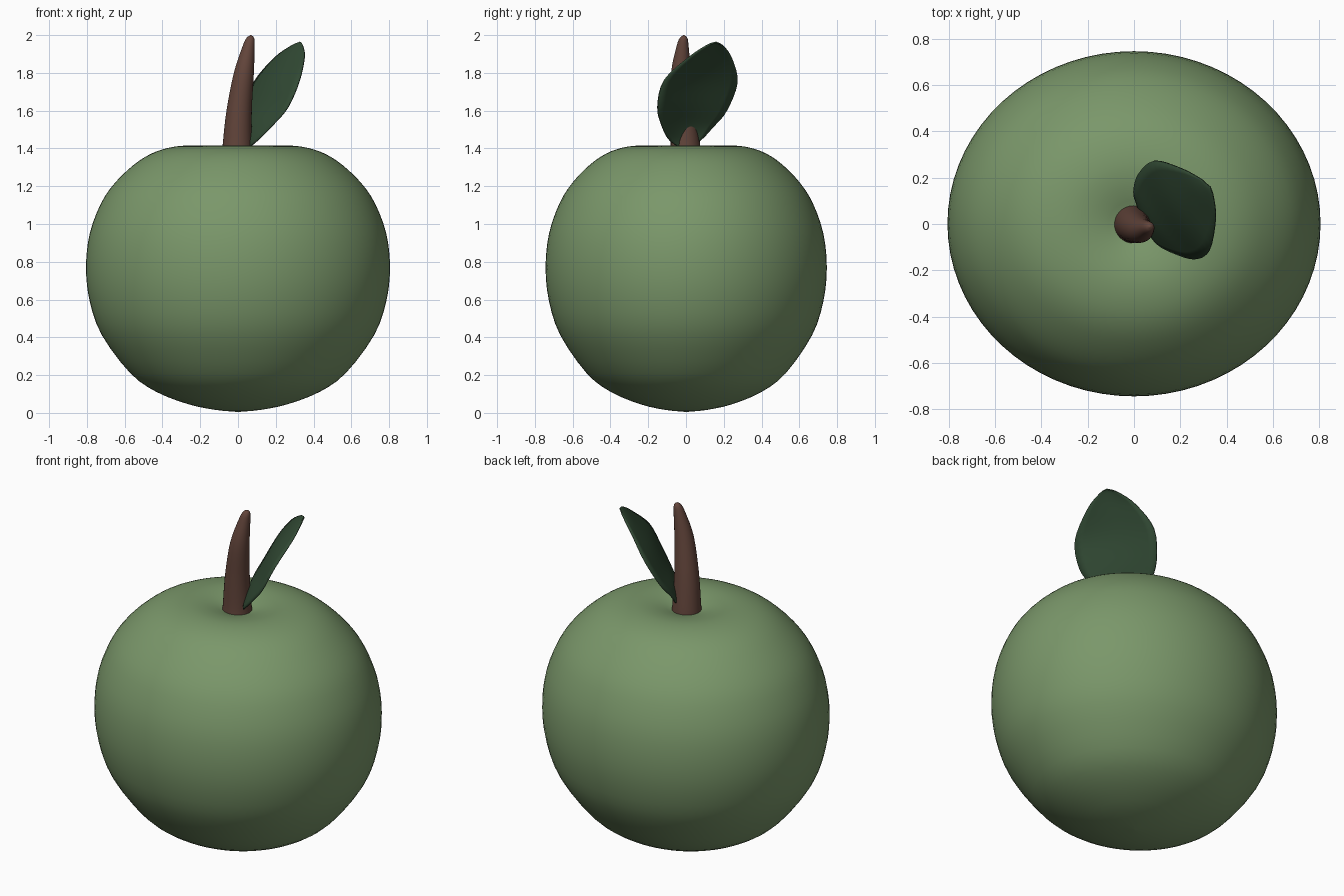
import bpy, bmesh, math
from mathutils import Vector

cube = bpy.data.objects.get("Cube")
if cube:
    bpy.data.objects.remove(cube, do_unlink=True)


def material(name, rgb):
    m = bpy.data.materials.new(name)
    m.use_nodes = True
    m.diffuse_color = (*rgb, 1)
    m.node_tree.nodes["Principled BSDF"].inputs["Base Color"].default_value = (*rgb, 1)
    return m


def spline(points, steps):
    """Smooth Catmull-Rom path through the points."""
    p = [Vector(q) for q in points]
    p = [2 * p[0] - p[1]] + p + [2 * p[-1] - p[-2]]
    out = []
    for a, b, c, d in zip(p, p[1:], p[2:], p[3:]):
        for i in range(steps):
            t = i / steps
            out.append(0.5 * (2 * b + (c - a) * t + (2 * a - 5 * b + 4 * c - d) * t * t
                              + (3 * b - a - 3 * c + d) * t ** 3))
    return out + [p[-2]]


def skin(name, rows, mat, closed):
    """Mesh a grid of rows; closed rows become capped rings."""
    bm = bmesh.new()
    grid = [[bm.verts.new(v) for v in row] for row in rows]
    n = len(grid[0])
    for low, high in zip(grid, grid[1:]):
        for i in range(n if closed else n - 1):
            j = (i + 1) % n
            bm.faces.new((low[i], low[j], high[j], high[i]))
    if closed:
        bm.faces.new(grid[0][::-1])
        bm.faces.new(grid[-1])
    bmesh.ops.remove_doubles(bm, verts=bm.verts, dist=1e-5)
    bmesh.ops.recalc_face_normals(bm, faces=bm.faces)
    mesh = bpy.data.meshes.new(name)
    bm.to_mesh(mesh)
    bm.free()
    mesh.materials.append(mat)
    mesh.shade_smooth()
    obj = bpy.data.objects.new(name, mesh)
    bpy.context.collection.objects.link(obj)
    return obj


def ring(centre, rx, ry, sides):
    turns = [2 * math.pi * i / sides for i in range(sides)]
    return [centre + Vector((rx * math.cos(a), ry * math.sin(a), 0)) for a in turns]


green = material("apple green", (0.195, 0.31, 0.144))
brown = material("stem brown", (0.125, 0.06, 0.044))
dark = material("leaf green", (0.031, 0.067, 0.034))

# Fruit body: turned profile (radius, height), slightly narrower in depth
profile = [(0.002, 0.005), (0.12, 0.016), (0.26, 0.045), (0.43, 0.11), (0.57, 0.21),
           (0.72, 0.41), (0.785, 0.59), (0.805, 0.77), (0.785, 0.95), (0.725, 1.11),
           (0.65, 1.22), (0.55, 1.315), (0.46, 1.372), (0.37, 1.403), (0.28, 1.415),
           (0.2, 1.41), (0.13, 1.395), (0.07, 1.377), (0.002, 1.37)]
rings = [ring(Vector((0, 0.001, z)), r, r * 0.925, 72)
         for r, z in spline([(r, z) for r, z in profile], 3)]
skin("fruit_body", rings, green, True)

# Stem: tapered, leaning tube with a rounded tip (x, y, height, radius)
stem = [(-0.003, -0.002, 1.34, 0.084), (-0.003, -0.003, 1.42, 0.078),
        (0.006, -0.014, 1.6, 0.067), (0.031, -0.026, 1.8, 0.053),
        (0.056, -0.018, 1.94, 0.032), (0.065, -0.013, 1.985, 0.02),
        (0.068, -0.012, 2.0, 0.002)]
skin("stem", [ring(Vector(q[:3]), q[3], q[3], 32) for q in spline(stem, 4)], brown, True)

# Leaf: arched surface spanning its two edges
base, tip = (0.04, 0.0, 1.39), (0.33, 0.16, 1.962)
front_edge = [base, (0.1, -0.085, 1.44), (0.185, -0.13, 1.525), (0.265, -0.15, 1.62),
              (0.325, -0.115, 1.76), (0.352, 0.02, 1.885), (0.343, 0.115, 1.947), tip]
back_edge = [base, (0.015, 0.08, 1.445), (0.0, 0.14, 1.51), (0.02, 0.215, 1.6),
             (0.085, 0.272, 1.75), (0.19, 0.245, 1.875), (0.28, 0.2, 1.94), tip]
rise = Vector((-0.75, -0.43, 0.5))
rows = []
for a, b in zip(spline(front_edge, 4), spline(back_edge, 4)):
    arch = 0.05 * (b - a).length
    rows.append([a.lerp(b, i / 10) + rise * arch * math.sin(math.pi * i / 10)
                 for i in range(11)])
leaf = skin("leaf", rows, dark, False)
thickness = leaf.modifiers.new("thickness", 'SOLIDIFY')
thickness.thickness = 0.008
thickness.offset = 0
